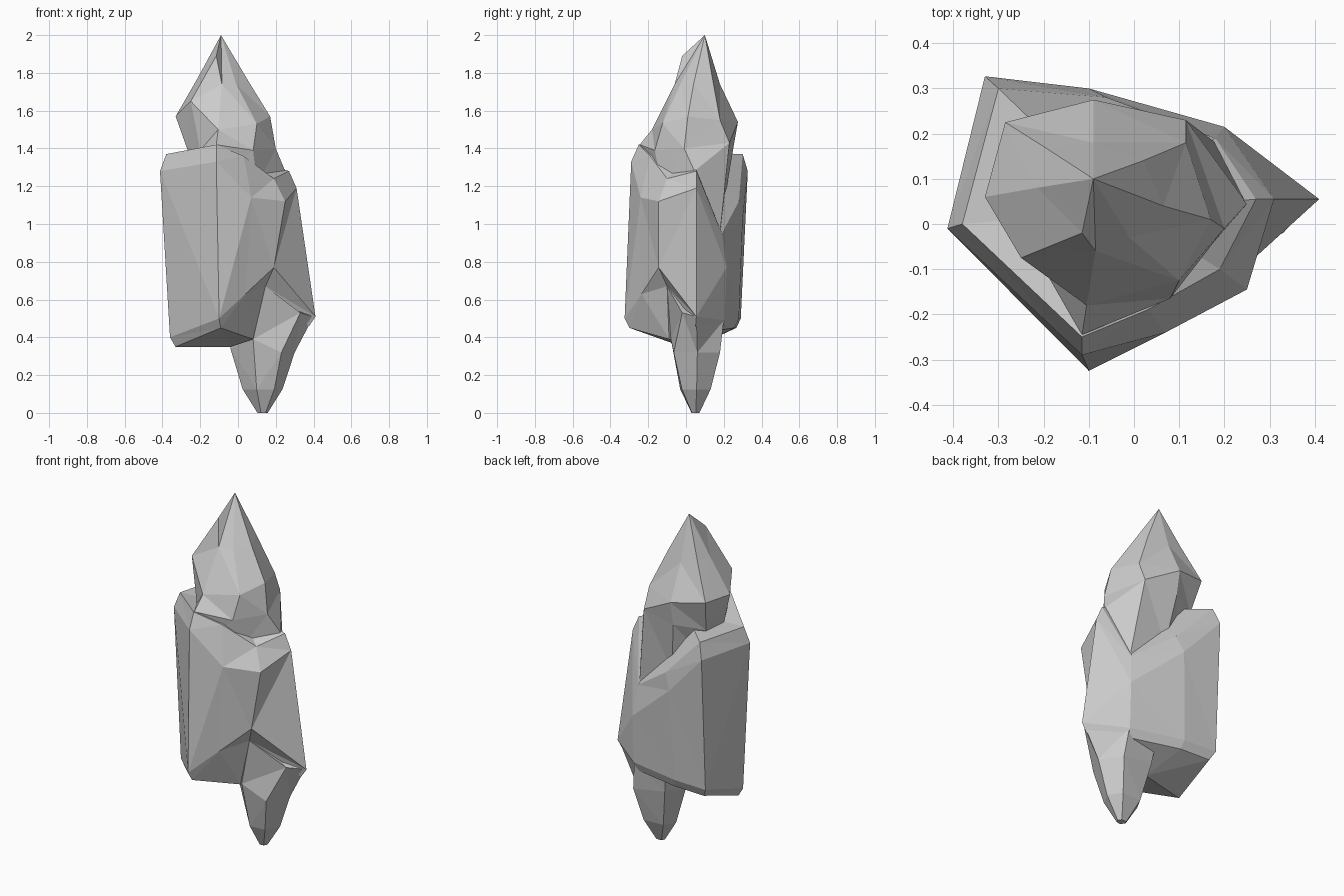
import bpy, bmesh
from mathutils import Vector


def loft(name, rings, bottom=None, top=None):
    """Skin a stack of equal-sized rings; close ends with a point or a flat cap."""
    bm = bmesh.new()
    rows = [[bm.verts.new(p) for p in ring] for ring in rings]
    n = len(rows[0])
    for lo, hi in zip(rows, rows[1:]):
        for i in range(n):
            j = (i + 1) % n
            bm.faces.new((lo[i], lo[j], hi[j], hi[i]))
    for row, point in ((rows[0], bottom), (rows[-1], top)):
        if point is None:
            bm.faces.new(row)
        else:
            tip = bm.verts.new(point)
            for i in range(n):
                bm.faces.new((row[i], row[(i + 1) % n], tip))
    bmesh.ops.triangulate(bm, faces=[f for f in bm.faces if len(f.verts) == 4],
                          quad_method='SHORT_EDGE')
    bmesh.ops.recalc_face_normals(bm, faces=bm.faces)
    mesh = bpy.data.meshes.new(name)
    bm.to_mesh(mesh)
    bm.free()
    obj = bpy.data.objects.new(name, mesh)
    bpy.context.collection.objects.link(obj)
    return obj


def inset(ring, centre, scale, dz):
    """Shrink a ring towards a vertical axis and shift it in z."""
    cx, cy = centre
    return [(cx + (x - cx) * scale, cy + (y - cy) * scale, z + dz) for x, y, z in ring]


# Main crystal: slanted prism, columns run front, left, back, right
body_low = [(-.10, -.325, .50), (-.36, -.02, .40), (-.33, .29, .50), (-.12, .28, .50),
            (.20, .205, .49), (.41, .055, .51), (.19, -.145, .77), (.04, -.235, .63)]
body_high = [(-.115, -.29, 1.33), (-.413, -.01, 1.28), (-.33, .327, 1.28), (-.10, .30, 1.03),
             (.20, .215, .77), (.31, .055, 1.19), (.25, -.145, 1.12), (.07, -.24, 1.14)]
body_top = [(-.115, -.25, 1.42), (-.38, 0, 1.37), (-.30, .30, 1.37), (-.06, .28, 1.12),
            (.18, .19, .95), (.27, .055, 1.28), (.19, -.10, 1.24), (.03, -.19, 1.36)]
body_base = inset(body_low, (0, 0), .92, -.05)
body_base[-2:] = [(.145, -.10, .67), (.08, -.09, .39)]
loft("main_crystal", [body_base, body_low, body_high, body_top],
     bottom=(-.04, .05, .35), top=(-.02, .03, 1.38))

# Upper crystal: columns run left, back, right, front
root = [(-.20, 0, 1.2), (-.20, .12, 1.2), (-.05, .20, 1.1), (.18, .18, .95),
        (.25, .045, 1.28), (.10, -.13, 1.2), (-.10, -.20, 1.2), (-.18, -.10, 1.2)]
neck = [(-.27, .02, 1.40), (-.25, .17, 1.38), (-.09, .25, 1.40), (.115, .23, 1.43),
        (.20, -.01, 1.40), (.08, -.165, 1.39), (-.115, -.245, 1.42), (-.20, -.10, 1.39)]
girdle = [(-.33, .06, 1.57), (-.285, .225, 1.57), (-.09, .275, 1.54), (.115, .18, 1.55),
          (.17, .01, 1.57), (.10, -.125, 1.53), (-.105, -.18, 1.50), (-.25, -.075, 1.65)]
shoulder = [(-.215, .08, 1.77), (-.19, .165, 1.77), (-.09, .18, 1.74), (.02, .14, 1.77),
            (.065, .04, 1.74), (-.01, -.03, 1.74), (-.085, -.06, 1.74), (-.115, -.02, 1.89)]
loft("upper_crystal", [root, neck, girdle, shoulder],
     bottom=(0, .03, 1.15), top=(-.09, .10, 2.0))

# Lower crystal: one hexagon tapered down to a blunt tip
foot = [(-.04, .06, .34), (.08, -.08, .39), (.23, -.065, .32),
        (.30, .06, .32), (.22, .18, .32), (.02, .17, .35)]
foot_root = [(-.02, .05, .60), (.145, -.10, .67), (.33, -.02, .53),
             (.40, .055, .51), (.20, .20, .49), (0, .19, .50)]


def flat(scale, z):
    return [(x, y, z) for x, y, _ in inset(foot, (.13, .05), scale, 0)]


loft("lower_crystal", [flat(.16, 0), flat(.62, .125), foot, foot_root],
     top=(.15, .05, .62))
